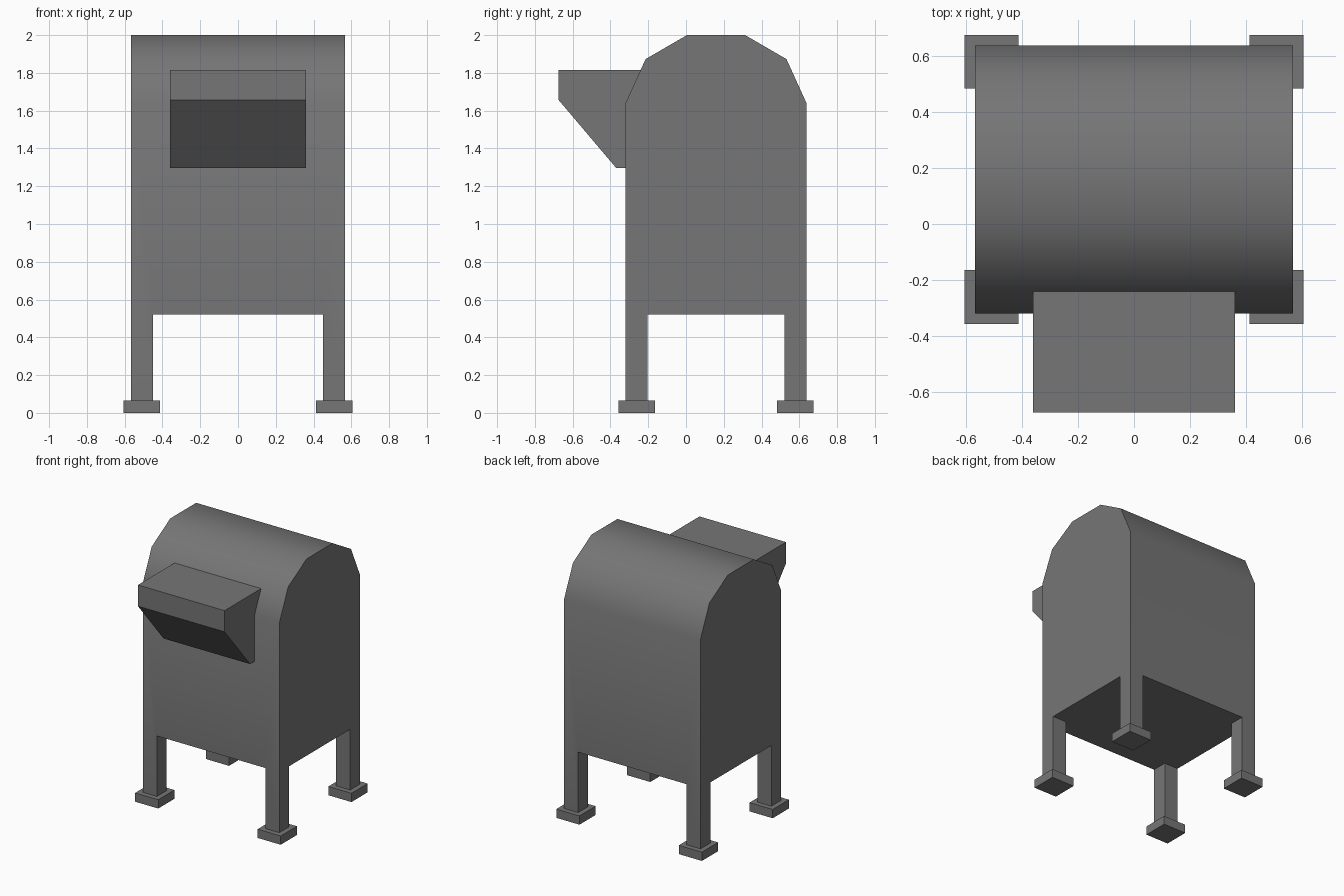
import bpy, bmesh, math

if "Cube" in bpy.data.objects:
    bpy.data.objects.remove(bpy.data.objects["Cube"])

CY = 0.159            # middle of the cabinet in y
HX, HY = 0.567, 0.478  # cabinet half sizes
LEG = 0.116           # leg thickness

paint = bpy.data.materials.new("dark_paint")
paint.diffuse_color = (0.18, 0.18, 0.18, 1)
paint.use_nodes = True
paint.node_tree.nodes["Principled BSDF"].inputs["Base Color"].default_value = paint.diffuse_color


def make_object(name, bm):
    bmesh.ops.recalc_face_normals(bm, faces=bm.faces[:])
    mesh = bpy.data.meshes.new(name)
    bm.to_mesh(mesh)
    bm.free()
    mesh.materials.append(paint)
    obj = bpy.data.objects.new(name, mesh)
    bpy.context.collection.objects.link(obj)
    return obj


def prism(name, profile, half_width):
    """Extrude a (y, z) outline along x."""
    bm = bmesh.new()
    face = bm.faces.new([bm.verts.new((-half_width, y, z)) for y, z in profile])
    ext = bmesh.ops.extrude_face_region(bm, geom=[face])
    moved = [v for v in ext["geom"] if isinstance(v, bmesh.types.BMVert)]
    bmesh.ops.translate(bm, verts=moved, vec=(2 * half_width, 0, 0))
    return make_object(name, bm)


def box(name, x, y, z):
    """Box from (min, max) ranges."""
    obj = prism(name, [(y[0], z[0]), (y[1], z[0]), (y[1], z[1]), (y[0], z[1])],
                (x[1] - x[0]) / 2)
    for v in obj.data.vertices:
        v.co.x += (x[0] + x[1]) / 2
    return obj


# Cabinet with faceted round top; its corners run down as legs
half = [(HY, 0.03), (HY, 1.642), (0.373, 1.873), (0.154, 2.0)]
outline = [(CY + y, z) for y, z in half] + [(CY - y, z) for y, z in reversed(half)]
cabinet = prism("cabinet_with_legs", outline, HX)

# Two crossing cuts leave the four legs
cutters = [
    box("leg_gap_x", (LEG - HX, HX - LEG), (-2, 2), (-1, 0.521)),
    box("leg_gap_y", (-2, 2), (CY - HY + LEG, CY + HY - LEG), (-1, 0.521)),
]
bpy.context.view_layer.objects.active = cabinet
for cutter in cutters:
    cutter.hide_render = True
    mod = cabinet.modifiers.new("leg_gap", "BOOLEAN")
    mod.operation = "DIFFERENCE"
    mod.solver = "EXACT"
    mod.object = cutter
    bpy.ops.object.modifier_apply(modifier=mod.name)
for cutter in cutters:
    bpy.data.objects.remove(cutter)

# Smooth the roof, keep the corners crisp
bpy.ops.object.select_all(action="DESELECT")
cabinet.select_set(True)
bpy.ops.object.shade_smooth_by_angle(angle=math.radians(45))

# Mail chute hood, its back following the cabinet just under the surface
prism("chute_hood", [(-0.674, 1.815), (-0.674, 1.656), (-0.37, 1.297),
                     (-0.309, 1.297), (-0.309, 1.642), (-0.232, 1.815)], 0.36)

# Foot pads
R = 0.096
for sx, side in ((-1, "left"), (1, "right")):
    for sy, end in ((-1, "front"), (1, "back")):
        x = sx * (HX - LEG / 2)
        y = CY + sy * (HY - LEG / 2)
        box(f"{end}_{side}_foot", (x - R, x + R), (y - R, y + R), (0, 0.066))
